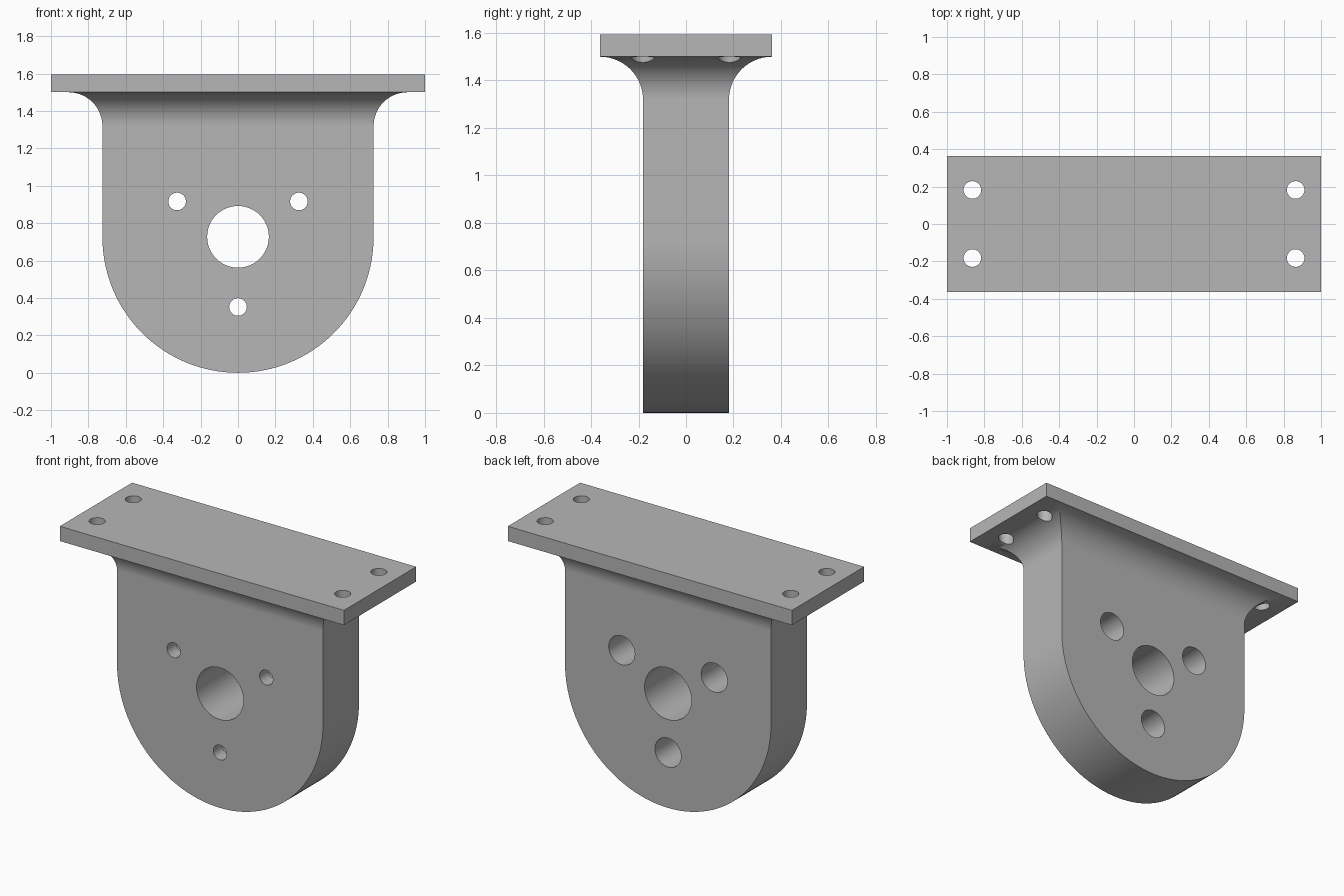
import bpy, bmesh
from math import pi, sin, cos, radians
from mathutils import Matrix

cube = bpy.data.objects.get("Cube")
if cube:
    bpy.data.objects.remove(cube, do_unlink=True)

HALF_W, HALF_T = 0.725, 0.181       # upright: half width (and bottom radius), half thickness
FILLET, PLATE_Z, TOP = 0.181, 1.50, 1.594
PLATE_X, PLATE_Y = 1.0, 0.363

grey = bpy.data.materials.new("plain grey")
grey.use_nodes = True
colour = (0.47, 0.47, 0.47, 1)
grey.diffuse_color = colour
grey.node_tree.nodes["Principled BSDF"].inputs["Base Color"].default_value = colour


def add_object(name, bm):
    bmesh.ops.recalc_face_normals(bm, faces=bm.faces)
    mesh = bpy.data.meshes.new(name)
    bm.to_mesh(mesh)
    bm.free()
    mesh.materials.append(grey)
    obj = bpy.data.objects.new(name, mesh)
    bpy.context.collection.objects.link(obj)
    return obj


def ring(bm, x, y, z):
    corners = ((-x, -y), (x, -y), (x, y), (-x, y))
    return [bm.verts.new((cx, cy, z)) for cx, cy in corners]


# Flared neck and mounting plate: stacked rectangles, with mitred corners
bm = bmesh.new()
rings = []
STEPS = 14
for i in range(STEPS + 1):
    a = pi / 2 * i / STEPS
    flare = FILLET * (1 - cos(a))
    rings.append(ring(bm, HALF_W + flare, HALF_T + flare, PLATE_Z - FILLET + FILLET * sin(a)))
rings.append(ring(bm, PLATE_X, PLATE_Y, PLATE_Z))
rings.append(ring(bm, PLATE_X, PLATE_Y, TOP))
for low, high in zip(rings, rings[1:]):
    for i in range(4):
        j = (i + 1) % 4
        bm.faces.new((low[i], low[j], high[j], high[i]))
bm.faces.new(rings[-1])

# Upright with a half-round bottom, joined to the neck
ARC = 64
angles = [pi + pi * i / ARC for i in range(ARC + 1)]
fl, fr, br, bl = rings[0]


def outline(y, left, right):
    arc = [bm.verts.new((HALF_W * cos(a), y, HALF_W + HALF_W * sin(a))) for a in angles]
    return [left] + arc + [right]


front = outline(-HALF_T, fl, fr)
back = outline(HALF_T, bl, br)
bm.faces.new(front)
bm.faces.new(back)
for i in range(len(front) - 1):
    bm.faces.new((front[i], front[i + 1], back[i + 1], back[i]))
bracket = add_object("bearing_bracket", bm)
bpy.context.view_layer.objects.active = bracket
bracket.select_set(True)


def drill(radius, centre, depth, along_y):
    """Cut a round hole of the given length centred on a point."""
    hole = bmesh.new()
    turn = Matrix.Rotation(pi / 2, 4, "X") if along_y else Matrix()
    bmesh.ops.create_cone(hole, cap_ends=True, segments=48, radius1=radius, radius2=radius,
                          depth=depth, matrix=Matrix.Translation(centre) @ turn)
    cutter = add_object("hole_cutter", hole)
    cutter.hide_render = True
    cut = bracket.modifiers.new("hole", "BOOLEAN")
    cut.operation, cut.solver, cut.object = "DIFFERENCE", "EXACT", cutter
    bpy.ops.object.modifier_apply(modifier=cut.name)
    bpy.data.objects.remove(cutter, do_unlink=True)


# Central bore, and three bolt holes with counterbores from the back
drill(0.165, (0, 0, 0.727), 1, True)
for degrees in (30, 150, 270):
    x = 0.376 * cos(radians(degrees))
    z = 0.728 + 0.376 * sin(radians(degrees))
    drill(0.047, (x, 0, z), 1, True)
    drill(0.092, (x, 0.21, z), 0.6, True)

# Four screw holes through the plate
for x in (-0.864, 0.864):
    for y in (-0.182, 0.182):
        drill(0.047, (x, y, 1.5), 0.5, False)

# Smooth curved faces, crisp edges
bpy.ops.object.shade_smooth_by_angle(angle=radians(25))
weighted = bracket.modifiers.new("even shading", "WEIGHTED_NORMAL")
weighted.keep_sharp = True
